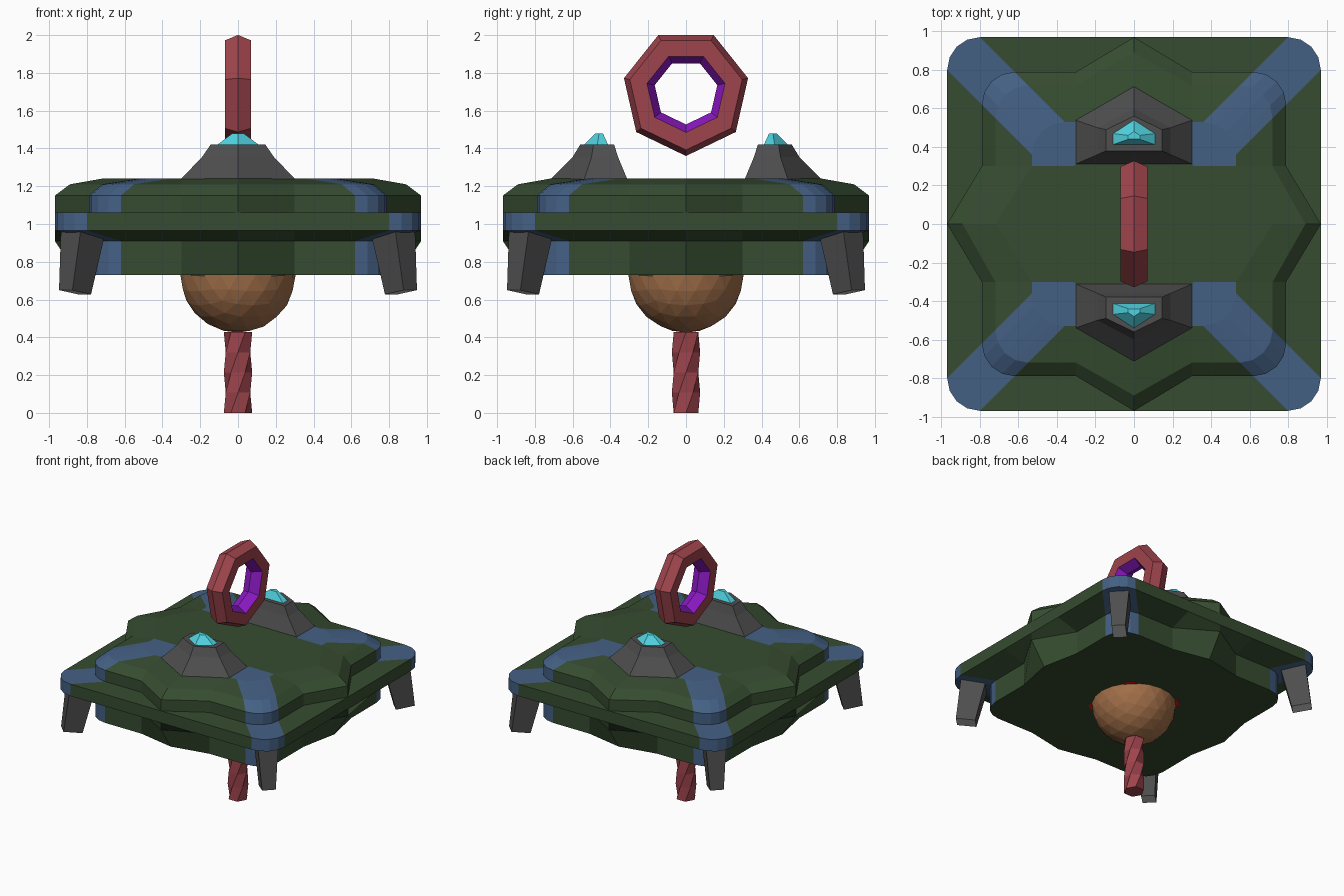
import bpy, bmesh
from math import sin, cos, pi, radians
from mathutils import Vector, Matrix

if "Cube" in bpy.data.objects:
    bpy.data.objects.remove(bpy.data.objects["Cube"])


def mat(name, r, g, b):
    m = bpy.data.materials.new(name)
    lin = [(c / 255 / 12.92 if c < 11 else ((c / 255 + 0.055) / 1.055) ** 2.4) for c in (r, g, b)]
    m.diffuse_color = (*lin, 1)
    m.use_nodes = True
    m.node_tree.nodes["Principled BSDF"].inputs["Base Color"].default_value = m.diffuse_color
    return m


GREEN = mat("hull_green", 54, 76, 48)
BLUE = mat("stripe_blue", 68, 96, 132)
DARK = mat("dark_grey", 78, 78, 78)
PALE = mat("pale_grey", 225, 225, 225)
RED = mat("dull_red", 158, 68, 76)
PURPLE = mat("purple", 140, 24, 195)
CYAN = mat("cyan", 80, 212, 225)
BROWN = mat("brown", 160, 110, 72)
GLOW = mat("bright_red", 235, 25, 15)


def loft(name, rings, mats, pick=None, closed=False, caps=True):
    """Skin a list of equal-length vertex rings; pick(i, j) chooses a face's material slot."""
    bm = bmesh.new()
    vs = [[bm.verts.new(p) for p in ring] for ring in rings]
    n, m = len(vs[0]), len(vs)
    for i in range(m if closed else m - 1):
        for j in range(n):
            a, b = vs[i], vs[(i + 1) % m]
            f = bm.faces.new((a[j], a[(j + 1) % n], b[(j + 1) % n], b[j]))
            f.material_index = pick(i, j) if pick else 0
    if caps and not closed:
        for i, ring in ((-1, vs[0]), (m, vs[-1])):
            f = bm.faces.new(ring)
            f.material_index = pick(i, 0) if pick else 0
    return finish(name, bm, mats)


def finish(name, bm, mats):
    bmesh.ops.recalc_face_normals(bm, faces=bm.faces)
    me = bpy.data.meshes.new(name)
    bm.to_mesh(me)
    bm.free()
    for m in mats:
        me.materials.append(m)
    ob = bpy.data.objects.new(name, me)
    bpy.context.collection.objects.link(ob)
    return ob


def hull_ring(r, tip, z, c=0.17, s=0.3, seg=4):
    """Rounded square of half-width r whose side centres reach out to tip."""
    quarter = [(tip, 0), (r, s)]
    for k in range(seg + 1):
        a = pi / 2 * k / seg
        quarter.append((r - c + c * cos(a), r - c + c * sin(a)))
    quarter.append((s, r))
    return [Matrix.Rotation(q * pi / 2, 3, 'Z') @ Vector((x, y, z))
            for q in range(4) for x, y in quarter]


# Hull: lower body, middle plate and pointed upper deck, blue at the corners
hull = [hull_ring(0.79, 0.85, 0.73), hull_ring(0.79, 0.97, 0.91),
        hull_ring(0.97, 0.97, 0.965), hull_ring(0.97, 0.97, 1.06),
        hull_ring(0.79, 0.97, 1.06), hull_ring(0.79, 0.97, 1.15),
        hull_ring(0.72, 0.89, 1.21), hull_ring(0.53, 0.72, 1.24),
        hull_ring(0.31, 0.31, 1.24, c=0.01)]


def hull_colour(i, j):
    if i in (-1, len(hull)):
        return 0
    lo, hi = (1, 6) if i == len(hull) - 2 else (2, 5)
    return int(lo <= j % 8 <= hi)


loft("hull", hull, [GREEN, BLUE], hull_colour)


# Front and back turrets with crystals
def pentagon(x, y0, y1, y2, z, side):
    return [(px, py * side, z) for px, py in
            ((-x, y0), (x, y0), (x, y1), (0, y2), (-x, y1))]


for side, label in ((-1, "front"), (1, "back")):
    loft(label + "_turret", [pentagon(0.305, 0.31, 0.54, 0.718, 1.235, side),
                             pentagon(0.19, 0.36, 0.50, 0.60, 1.355, side),
                             pentagon(0.145, 0.38, 0.49, 0.56, 1.42, side)], [DARK])
    loft(label + "_crystal", [pentagon(0.115, 0.41, 0.47, 0.545, 1.415, side),
                              pentagon(0.03, 0.44, 0.46, 0.48, 1.48, side)], [CYAN])

# Four corner legs, slanted outward, with pale ends
for k, label in enumerate(("back_right", "back_left", "front_left", "front_right")):
    rot = Matrix.Rotation(radians(45 + 90 * k), 3, 'Z')
    top = [(1.06, -0.075, 0.98), (1.25, -0.075, 0.98), (1.25, 0.075, 0.98), (1.06, 0.075, 0.98)]
    low = [(1.15, -0.05, 0.628), (1.29, -0.05, 0.65), (1.29, 0.05, 0.65), (1.15, 0.05, 0.628)]
    loft(label + "_leg", [[rot @ Vector(p) for p in r] for r in (top, low)],
         [DARK, PALE], lambda i, j: int(i == 2))

# Faceted half ball underneath
bm = bmesh.new()
bmesh.ops.create_icosphere(bm, subdivisions=3, radius=0.305)
bmesh.ops.bisect_plane(bm, geom=bm.verts[:] + bm.edges[:] + bm.faces[:],
                       plane_co=(0, 0, 0), plane_no=(0, 0, 1), clear_outer=True)
bmesh.ops.translate(bm, verts=bm.verts, vec=(0, 0, 0.73))
finish("under_ball", bm, [BROWN])

# Red glow plate around the ball: square with clipped corners
plate = [(0.25, 0.21), (0.21, 0.25)]
loft("glow_plate", [[Matrix.Rotation(q * pi / 2, 3, 'Z') @ Vector((x, y, z))
                     for q in range(4) for x, y in plate] for z in (0.726, 0.735)], [GLOW])

# Twisted six-sided stem
loft("twisted_stem", [[(0.075 * cos(j * pi / 3 + i * pi / 6), 0.075 * sin(j * pi / 3 + i * pi / 6),
                        0.107 * i) for j in range(6)] for i in range(5)], [RED])

# Seven-sided ring on top with a purple inner face
section = [(0, 0.337), (0.07, 0.305), (0.07, 0.212), (0, 0.17), (-0.07, 0.212), (-0.07, 0.305)]
loft("top_ring", [[(x, r * sin(2 * pi * i / 7), 1.697 - r * cos(2 * pi * i / 7))
                   for x, r in section] for i in range(7)],
     [RED, PURPLE], lambda i, j: int(j in (2, 3)), closed=True)
